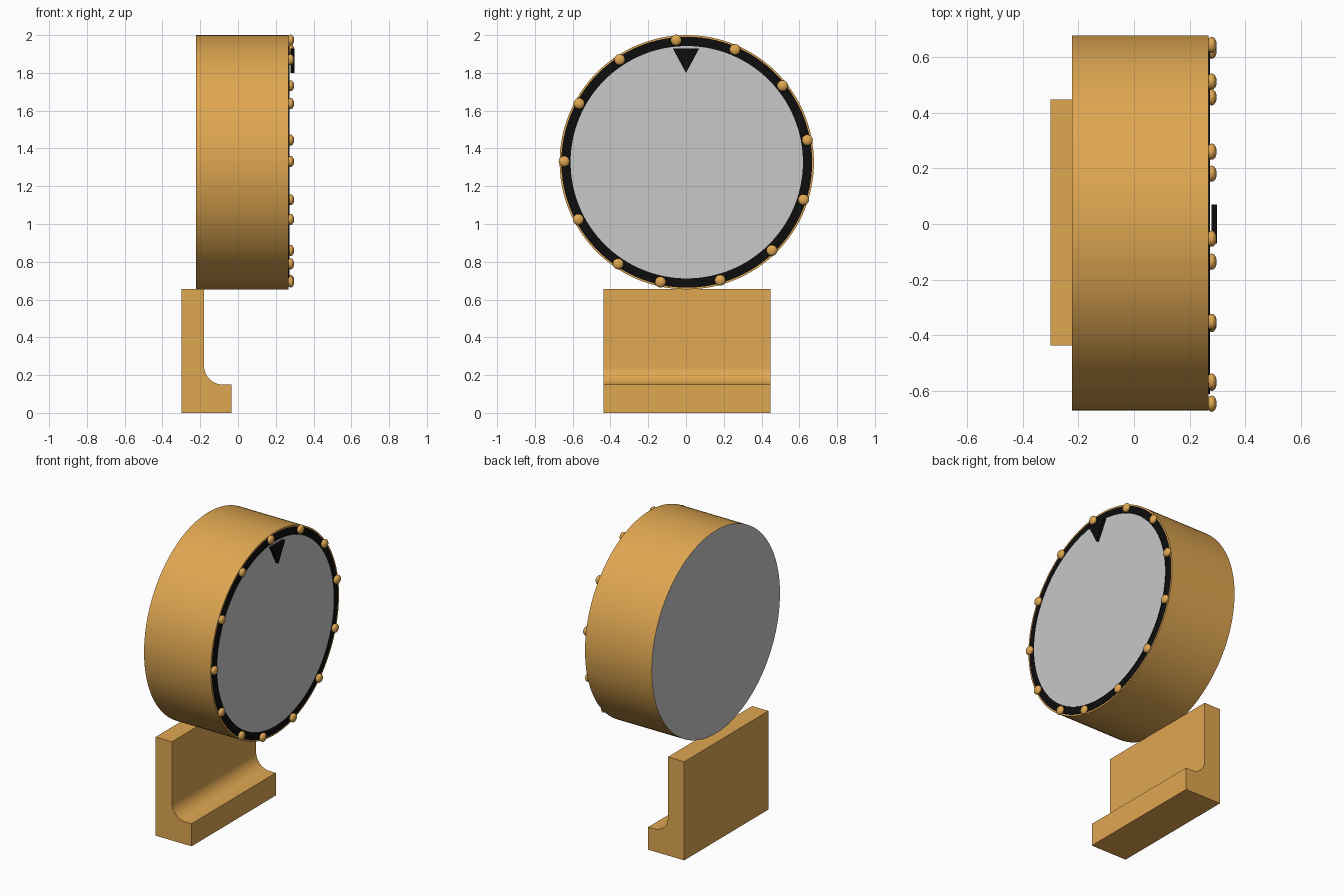
import bpy, bmesh, math
from mathutils import Matrix, Vector

if "Cube" in bpy.data.objects:
    bpy.data.objects.remove(bpy.data.objects["Cube"])

CY, CZ = 0.004, 1.327   # centre of the round case


def material(name, r, g, b):
    m = bpy.data.materials.new(name)
    m.diffuse_color = (r, g, b, 1)
    m.use_nodes = True
    m.node_tree.nodes["Principled BSDF"].inputs["Base Color"].default_value = m.diffuse_color
    return m


gold = material("gold", 0.74, 0.385, 0.083)
grey = material("light grey", 0.58, 0.58, 0.58)
black = material("black", 0.004, 0.004, 0.004)


def finish(name, bm, mats):
    bmesh.ops.remove_doubles(bm, verts=bm.verts, dist=1e-5)
    bmesh.ops.recalc_face_normals(bm, faces=bm.faces)
    me = bpy.data.meshes.new(name)
    bm.to_mesh(me)
    bm.free()
    for m in mats:
        me.materials.append(m)
    me.polygons.foreach_set("use_smooth", [True] * len(me.polygons))
    me.set_sharp_from_angle(angle=math.radians(30))
    ob = bpy.data.objects.new(name, me)
    bpy.context.collection.objects.link(ob)
    return ob


def lathe_x(name, profile, band_mats, mats, n=128):
    """Spin (x, radius) points round the case axis, one material per band."""
    bm = bmesh.new()
    rings = []
    for x, r in profile:
        if r == 0:
            rings.append([bm.verts.new((x, CY, CZ))] * n)
        else:
            rings.append([bm.verts.new((x, CY + r * math.sin(2 * math.pi * i / n),
                                        CZ + r * math.cos(2 * math.pi * i / n)))
                          for i in range(n)])
    for a, b, mi in zip(rings, rings[1:], band_mats):
        for i in range(n):
            j = (i + 1) % n
            corners = list(dict.fromkeys((a[i], a[j], b[j], b[i])))
            bm.faces.new(corners).material_index = mi
    return finish(name, bm, mats)


def prism(name, points, direction, mat):
    """Extrude a flat outline along a direction."""
    bm = bmesh.new()
    face = bm.faces.new([bm.verts.new(p) for p in points])
    ext = bmesh.ops.extrude_face_region(bm, geom=[face], use_keep_orig=True)
    bmesh.ops.translate(bm, vec=Vector(direction),
                        verts=[v for v in ext["geom"] if isinstance(v, bmesh.types.BMVert)])
    return finish(name, bm, [mat])


# Round case: grey back, gold side and rim, black border, grey dial
lathe_x("round_case",
        [(-0.222, 0), (-0.222, 0.673), (0.268, 0.673), (0.268, 0.664),
         (0.268, 0.615), (0.273, 0.615), (0.273, 0)],
        [1, 0, 0, 2, 2, 1], [gold, grey, black])

# Studs around the border, evenly stepped with a shorter last gap
bm = bmesh.new()
for k in range(13):
    a = math.radians(214 + 28.2 * k)
    pos = Vector((0.279, CY + 0.649 * math.sin(a), CZ + 0.649 * math.cos(a)))
    bmesh.ops.create_uvsphere(bm, u_segments=24, v_segments=16, radius=1,
                              matrix=Matrix.Translation(pos) @ Matrix.Diagonal((0.018, 0.029, 0.029, 1)))
finish("border_studs", bm, [gold])

# Triangular pointer at the top of the dial
prism("pointer", [(0.278, -0.07, 1.93), (0.278, 0.07, 1.93), (0.278, 0, 1.80)],
      (0.02, 0, 0), black)

# Stand: L-shaped section with a rounded inner corner
R = 0.1
section = [(-0.30, 0), (-0.035, 0), (-0.035, 0.15)]
for i in range(17):
    t = math.radians(270 - 90 * i / 16)
    section.append((-0.18 + R + R * math.cos(t), 0.15 + R + R * math.sin(t)))
section += [(-0.18, 0.655), (-0.30, 0.655)]
prism("stand", [(x, -0.437, z) for x, z in section], (0, 0.884, 0), gold)
